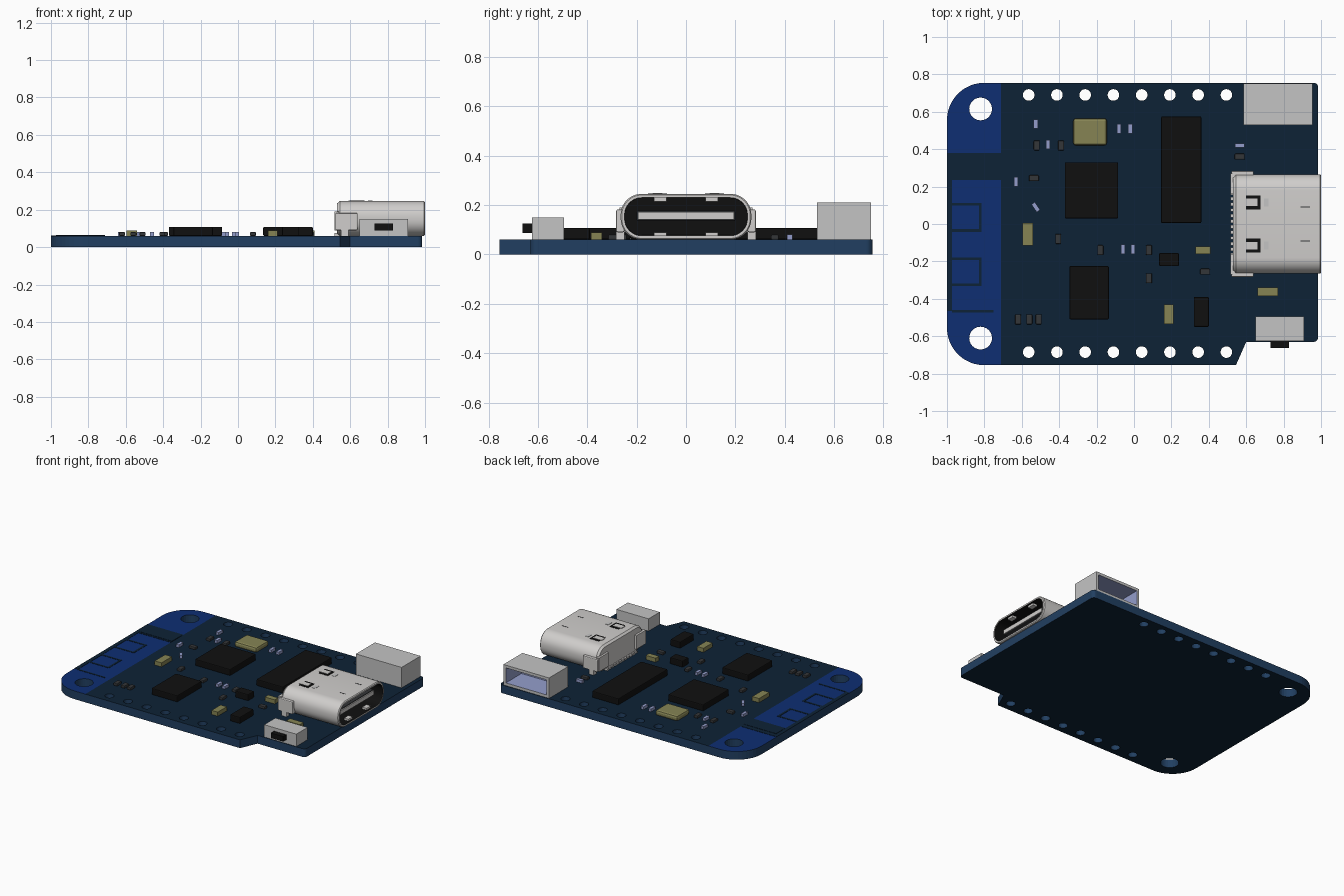
import bpy, bmesh, math
from mathutils import Matrix, Vector

cube = bpy.data.objects.get("Cube")
if cube:
    bpy.data.objects.remove(cube, do_unlink=True)


def material(name, r, g, b):
    def lin(c):
        c /= 255
        return c / 12.92 if c < 0.04 else ((c + 0.055) / 1.055) ** 2.4
    m = bpy.data.materials.new(name)
    m.use_nodes = True
    color = (lin(r), lin(g), lin(b), 1)
    m.diffuse_color = color
    m.node_tree.nodes["Principled BSDF"].inputs["Base Color"].default_value = color
    return m


NAVY = material("dark navy mask", 13, 34, 54)
EDGE = material("board edge blue", 33, 63, 97)
BLUE = material("antenna blue", 14, 46, 114)
BLACK = material("chip black", 16, 16, 16)
GREY = material("light grey plastic", 196, 196, 196)
METAL = material("shell metal", 208, 206, 204)
GOLD = material("dull gold", 134, 132, 84)
LILAC = material("pale lilac", 148, 158, 204)
DARK = material("dark grey", 52, 54, 56)

TOP = 0.06  # upper surface of the board


def finish(name, bm, mats, smooth=False):
    bmesh.ops.recalc_face_normals(bm, faces=bm.faces)
    me = bpy.data.meshes.new(name)
    bm.to_mesh(me)
    bm.free()
    for m in mats:
        me.materials.append(m)
    ob = bpy.data.objects.new(name, me)
    bpy.context.collection.objects.link(ob)
    if smooth:
        bpy.ops.object.select_all(action='DESELECT')
        ob.select_set(True)
        bpy.context.view_layer.objects.active = ob
        bpy.ops.object.shade_smooth_by_angle(angle=math.radians(35))
    return ob


def box(name, x0, x1, y0, y1, z0, z1, mat, bevel=0, turn=0):
    bm = bmesh.new()
    bmesh.ops.create_cube(bm, size=1)
    size = Matrix.Diagonal((x1 - x0, y1 - y0, z1 - z0, 1))
    centre = Vector((x0 + x1, y0 + y1, z0 + z1)) / 2
    bm.transform(Matrix.Translation(centre) @ Matrix.Rotation(turn, 4, 'Z') @ size)
    if bevel:
        bmesh.ops.bevel(bm, geom=bm.edges[:], offset=bevel, segments=2,
                        profile=0.5, affect='EDGES')
    return finish(name, bm, [mat])


def arc(cx, cy, r, start, n=8):
    angles = [math.radians(start + 90 * i / n) for i in range(n + 1)]
    return [(cx + r * math.cos(a), cy + r * math.sin(a)) for a in angles]


def round_rect(cx, cy, hx, hy, r):
    x, y = hx - r, hy - r
    return (arc(cx + x, cy + y, r, 0) + arc(cx - x, cy + y, r, 90)
            + arc(cx - x, cy - y, r, 180) + arc(cx + x, cy - y, r, 270))


def loft(name, loops, mats, first_inner, smooth=False):
    """Skin consecutive loops and cap both ends; later faces use the second colour."""
    bm = bmesh.new()
    rings = [[bm.verts.new(p) for p in loop] for loop in loops]
    bm.faces.new(rings[0])
    for k, (a, b) in enumerate(zip(rings, rings[1:])):
        for i in range(len(a)):
            j = (i + 1) % len(a)
            f = bm.faces.new((a[i], a[j], b[j], b[i]))
            f.material_index = int(k >= first_inner)
    bm.faces.new(rings[-1]).material_index = 1 if first_inner < len(loops) else 0
    return finish(name, bm, mats, smooth)


# Circuit board: rounded outline with a notched corner
outline = (arc(-0.8, -0.555, 0.2, 180, 12) + [(0.545, -0.755), (0.6, -0.63)]
           + arc(0.96, -0.605, 0.025, 270) + arc(0.96, 0.73, 0.025, 0)
           + arc(-0.8, 0.555, 0.2, 90, 12))
bm = bmesh.new()
base = bm.faces.new([bm.verts.new((x, y, 0)) for x, y in outline])
out = bmesh.ops.extrude_face_region(bm, geom=[base])
bmesh.ops.translate(bm, vec=(0, 0, TOP),
                    verts=[v for v in out["geom"] if isinstance(v, bmesh.types.BMVert)])
bmesh.ops.bisect_plane(bm, geom=bm.verts[:] + bm.edges[:] + bm.faces[:],
                       plane_co=(-0.71, 0, 0), plane_no=(1, 0, 0))
board = finish("circuit_board", bm, [NAVY, BLUE, EDGE])

# Pin holes and mounting holes
holes = [(-0.563 + 0.151 * i, y, 0.031) for i in range(8) for y in (0.69, -0.685)]
holes += [(-0.82, y, 0.061) for y in (0.615, -0.61)]
bm = bmesh.new()
for x, y, r in holes:
    bmesh.ops.create_cone(bm, cap_ends=True, segments=24, radius1=r, radius2=r,
                          depth=0.3, matrix=Matrix.Translation((x, y, 0.03)))
cutter = finish("hole_cutter", bm, [EDGE])
cutter.hide_render = True
mod = board.modifiers.new("holes", 'BOOLEAN')
mod.operation = 'DIFFERENCE'
mod.solver = 'EXACT'
mod.object = cutter
bpy.context.view_layer.objects.active = board
bpy.ops.object.modifier_apply(modifier=mod.name)
bpy.data.objects.remove(cutter, do_unlink=True)

# Board colours by direction and position
for f in board.data.polygons:
    if abs(f.normal.z) < 0.5:
        f.material_index = 2
    else:
        f.material_index = int(f.normal.z > 0 and f.center.x < -0.71)

# Antenna gaps: dark field, edge strip and folded slits
traces = [(-1, -0.71, 0.235, 0.38), (-1, -0.972, -0.465, 0.235),
          (-0.972, -0.75, -0.472, -0.46)]
for y in (0.105, -0.185):
    traces += [(-0.972, -0.815, y - 0.007, y + 0.007),
               (-0.972, -0.815, y - 0.147, y - 0.133),
               (-0.83, -0.815, y - 0.133, y - 0.007)]
for t in traces:
    box("antenna_gap", *t, TOP - 0.001, TOP + 0.002, NAVY)
box("antenna_feed", -0.972, -0.71, 0.25, 0.345, TOP, TOP + 0.004, NAVY)

# Large chips
for c in [(-0.37, -0.085, 0.03, 0.33), (0.145, 0.36, 0.005, 0.575),
          (-0.345, -0.135, -0.51, -0.225), (0.32, 0.4, -0.55, -0.39),
          (0.135, 0.24, -0.225, -0.155)]:
    box("chip", *c, TOP, 0.108, BLACK, 0.006)

# Gold parts
box("crystal", -0.325, -0.145, 0.42, 0.565, TOP, 0.1, GOLD, 0.014)
for c in [(-0.595, -0.54, -0.115, 0.005), (0.33, 0.41, -0.16, -0.12),
          (0.66, 0.77, -0.385, -0.34), (0.16, 0.21, -0.535, -0.43)]:
    box("gold_capacitor", *c, TOP, 0.09, GOLD)


# Small surface parts: centre, long direction
def small_part(name, x, y, along_x, long, short, mat, turn=0, bevel=0):
    hx, hy = (long / 2, short / 2) if along_x else (short / 2, long / 2)
    box(name, x - hx, x + hx, y - hy, y + hy, TOP, 0.08, mat, bevel, turn)


for x, y, a in [(-0.52, 0.42, 0), (-0.39, 0.42, 0), (-0.535, 0.245, 1),
                (-0.405, -0.08, 0), (-0.18, -0.14, 0), (0.08, -0.14, 0),
                (0.08, -0.29, 0), (0.38, -0.255, 1), (-0.62, -0.51, 0),
                (-0.56, -0.51, 0), (-0.51, -0.51, 0), (0.565, 0.36, 1)]:
    small_part("dark_capacitor", x, y, a, 0.053, 0.032, DARK, 0, 0.005)
for x, y, a in [(-0.525, 0.535, 0), (-0.46, 0.425, 0), (-0.63, 0.225, 0),
                (-0.08, 0.51, 0), (-0.02, 0.51, 0), (-0.058, -0.135, 0),
                (-0.005, -0.135, 0), (0.565, 0.42, 1)]:
    small_part("resistor", x, y, a, 0.05, 0.022, LILAC)
small_part("resistor", -0.525, 0.09, 0, 0.05, 0.022, LILAC, 0.6)


# Battery socket: open towards the back
def socket_loop(y, inset):
    x0, x1, z0, z1 = 0.585 + inset, 0.955 - inset, TOP + inset, 0.21 - inset
    return [(x0, y, z0), (x1, y, z0), (x1, y, z1), (x0, y, z1)]


loft("battery_socket", [socket_loop(0.53, 0), socket_loop(0.75, 0),
                        socket_loop(0.75, 0.02), socket_loop(0.57, 0.02)],
     [GREY, LILAC], 2)

# Side button
box("button_body", 0.65, 0.91, -0.625, -0.495, TOP, 0.15, GREY)
box("button_plunger", 0.73, 0.83, -0.662, -0.62, 0.088, 0.125, BLACK)


# Connector shell: rounded tube with a dark cavity
def shell_loop(x, inset):
    return [(x, y, z) for y, z in
            round_rect(0, 0.153, 0.265 - inset, 0.093 - inset, 0.085 - inset)]


loft("connector_shell", [shell_loop(0.53, 0.012), shell_loop(0.545, 0),
                         shell_loop(0.994, 0), shell_loop(1, 0.005),
                         shell_loop(1, 0.016), shell_loop(0.7, 0.018)],
     [METAL, BLACK], 4, True)
box("connector_tongue", 0.69, 0.96, -0.2, 0.2, 0.135, 0.178, DARK, 0.006)
box("tongue_front", 0.955, 0.967, -0.195, 0.195, 0.142, 0.172, METAL)

# Connector side feet, latch slots and rear pins
for s in (-1, 1):
    y0, y1 = sorted((s * 0.25, s * 0.283))
    box("shell_side_foot", 0.52, 0.64, y0, y1, 0.09, 0.182, METAL, 0.006)
    box("shell_side_leg", 0.55, 0.59, y0, y1, 0.03, 0.1, METAL)
    box("shell_rear_tab", 0.515, 0.54, *sorted((s * 0.16, s * 0.27)), 0.09, 0.19, METAL)
    y = s * 0.115
    box("latch_slot", 0.6, 0.675, y - 0.038, y + 0.038, 0.24, 0.248, BLACK)
    box("latch_tab", 0.59, 0.66, y - 0.02, y + 0.02, 0.242, 0.25, METAL)
    box("latch_dimple", 0.695, 0.72, y - 0.022, y + 0.022, 0.242, 0.248, GREY)
    box("shell_mark", 0.89, 0.94, s * 0.09 - 0.003, s * 0.09 + 0.003, 0.24, 0.247, DARK)
    box("cavity_spring", 0.95, 0.985, *sorted((s * 0.08, s * 0.13)), 0.215, 0.23, METAL)
    box("cavity_spring", 0.95, 0.985, *sorted((s * 0.08, s * 0.13)), 0.076, 0.09, METAL)
for i in range(12):
    y = -0.165 + 0.03 * i
    box("rear_pin", 0.515, 0.57, y - 0.009, y + 0.009, TOP, 0.075, METAL)
